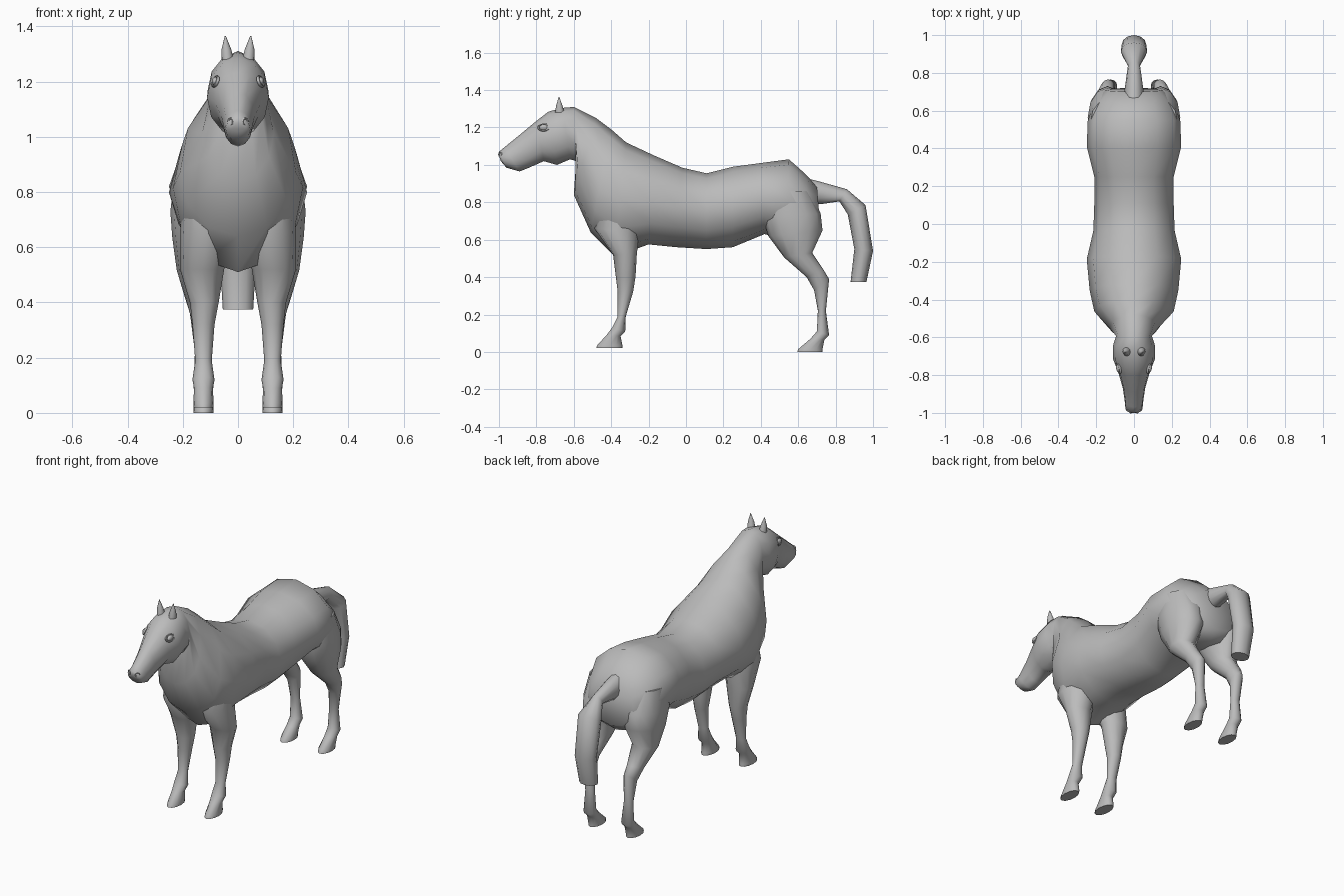
import bpy
import bmesh
import math
from mathutils import Vector

SIDES = 12

if "Cube" in bpy.data.objects:
    bpy.data.objects.remove(bpy.data.objects["Cube"], do_unlink=True)

# One plain grey coat
coat = bpy.data.materials.new("grey_coat")
coat.use_nodes = True
coat.diffuse_color = (0.5, 0.5, 0.5, 1)
coat.node_tree.nodes["Principled BSDF"].inputs["Base Color"].default_value = coat.diffuse_color


def finish(obj, angle=60):
    """Apply the coat and smooth the soft edges."""
    obj.data.materials.append(coat)
    bpy.ops.object.select_all(action='DESELECT')
    obj.select_set(True)
    bpy.context.view_layer.objects.active = obj
    bpy.ops.object.shade_smooth_by_angle(angle=math.radians(angle))


def ring_points(side, upper, lower, x, width, widest=0.5):
    """Egg-shaped section between two (y, z) outline points."""
    top = Vector((x, *upper))
    bottom = Vector((x, *lower))
    centre = bottom.lerp(top, widest)
    points = []
    for i in range(SIDES):
        angle = math.tau * i / SIDES
        reach = math.sin(angle)
        target = top if reach > 0 else bottom
        point = centre.lerp(target, abs(reach))
        point.x += width * math.cos(angle)
        point.x *= side
        points.append(point)
    return points


def loft(name, rings, side=1):
    """Skin a row of sections and close both ends."""
    bm = bmesh.new()
    loops = [[bm.verts.new(p) for p in ring_points(side, *ring)] for ring in rings]
    for first, second in zip(loops, loops[1:]):
        for i in range(SIDES):
            j = (i + 1) % SIDES
            bm.faces.new((first[i], first[j], second[j], second[i]))
    bm.faces.new(loops[0])
    bm.faces.new(loops[-1])
    bmesh.ops.recalc_face_normals(bm, faces=bm.faces)
    mesh = bpy.data.meshes.new(name)
    bm.to_mesh(mesh)
    bm.free()
    obj = bpy.data.objects.new(name, mesh)
    bpy.context.collection.objects.link(obj)
    finish(obj)
    return obj


# Trunk from rump to chest: upper point, lower point, x, half width, widest height
trunk = [
    ((.70, .89), (.72, .64), 0, .15),
    ((.64, .95), (.66, .59), 0, .21),
    ((.55, 1.03), (.54, .60), 0, .245),
    ((.40, 1.01), (.42, .63), 0, .25),
    ((.25, .99), (.25, .56), 0, .21),
    ((.11, .955), (.11, .55), 0, .21),
    ((-.02, .985), (-.05, .56), 0, .215),
    ((-.17, 1.05), (-.20, .575), 0, .25, .47),
    ((-.32, 1.12), (-.38, .51), 0, .235, .5),
    ((-.40, 1.19), (-.51, .64), 0, .21, .42),
    ((-.48, 1.25), (-.60, .84), 0, .13, .42),
]

# Neck top, cheeks and muzzle continue the same skin
head = [
    ((-.60, 1.31), (-.585, 1.02), 0, .095),
    ((-.66, 1.305), (-.62, 1.03), 0, .11),
    ((-.735, 1.285), (-.69, 1.0), 0, .112),
    ((-.80, 1.235), (-.76, 1.02), 0, .085),
    ((-.89, 1.16), (-.84, .985), 0, .06),
    ((-.97, 1.095), (-.89, .965), 0, .05),
    ((-1.0, 1.07), (-.96, .985), 0, .045),
    ((-1.0, 1.05), (-.99, 1.02), 0, .03),
]
loft("body_and_head", trunk + head)

# Hanging tail
tail = [
    ((.64, .93), (.64, .80), 0, .05),
    ((.70, .915), (.72, .79), 0, .05),
    ((.86, .87), (.82, .805), 0, .032),
    ((.96, .785), (.865, .735), 0, .07),
    ((1.0, .54), (.90, .55), 0, .065),
    ((.965, .375), (.88, .375), 0, .055),
]
loft("tail", tail)

# Legs from shoulder or thigh to hoof: front point, back point, x, half width
front_leg = [
    ((-.44, .82), (-.25, .82), .12, .08),
    ((-.49, .66), (-.25, .64), .11, .10),
    ((-.39, .52), (-.263, .52), .13, .08),
    ((-.375, .40), (-.27, .40), .122, .052),
    ((-.365, .32), (-.283, .32), .125, .04),
    ((-.365, .19), (-.322, .19), .125, .03),
    ((-.395, .13), (-.325, .11), .125, .04),
    ((-.425, .09), (-.35, .085), .125, .034),
    ((-.475, .035), (-.34, .035), .125, .037),
    ((-.48, .02), (-.34, .02), .125, .036),
]
hind_leg = [
    ((.42, .86), (.66, .86), .14, .09),
    ((.41, .72), (.72, .74), .14, .105),
    ((.44, .62), (.73, .65), .14, .098),
    ((.525, .505), (.675, .53), .15, .072),
    ((.645, .40), (.735, .44), .147, .046),
    ((.685, .33), (.765, .39), .138, .036),
    ((.705, .22), (.748, .22), .128, .028),
    ((.70, .11), (.765, .09), .125, .036),
    ((.665, .07), (.74, .065), .125, .034),
    ((.60, .015), (.73, .015), .125, .037),
    ((.595, 0), (.73, 0), .125, .036),
]

for side, label in ((1, "left"), (-1, "right")):
    loft("front_leg_" + label, front_leg, side)
    loft("hind_leg_" + label, hind_leg, side)

    # Pointed ear
    loft("ear_" + label, [
        ((-.70, 1.28), (-.65, 1.28), .038, .022),
        ((-.695, 1.315), (-.66, 1.315), .042, .018),
        ((-.68, 1.365), (-.678, 1.365), .046, .002),
    ], side)

    # Almond eye with a raised lid
    eye_place = (side * .082, -.76, 1.2)
    bpy.ops.mesh.primitive_uv_sphere_add(segments=SIDES, ring_count=8, radius=1, location=eye_place)
    eye = bpy.context.object
    eye.name = "eye_" + label
    eye.scale = (.013, .025, .016)
    finish(eye)

    bpy.ops.mesh.primitive_torus_add(
        major_segments=SIDES, minor_segments=6, major_radius=.03, minor_radius=.006,
        location=eye_place, rotation=(0, side * math.radians(70), side * math.radians(-15)))
    lid = bpy.context.object
    lid.name = "eyelid_" + label
    lid.scale.x = .65
    finish(lid)

    # Nostril rim
    bpy.ops.mesh.primitive_torus_add(
        major_segments=8, minor_segments=5, major_radius=.012, minor_radius=.004,
        location=(side * .026, -.993, 1.055), rotation=(math.radians(90), 0, side * math.radians(40)))
    nostril = bpy.context.object
    nostril.name = "nostril_" + label
    finish(nostril)
